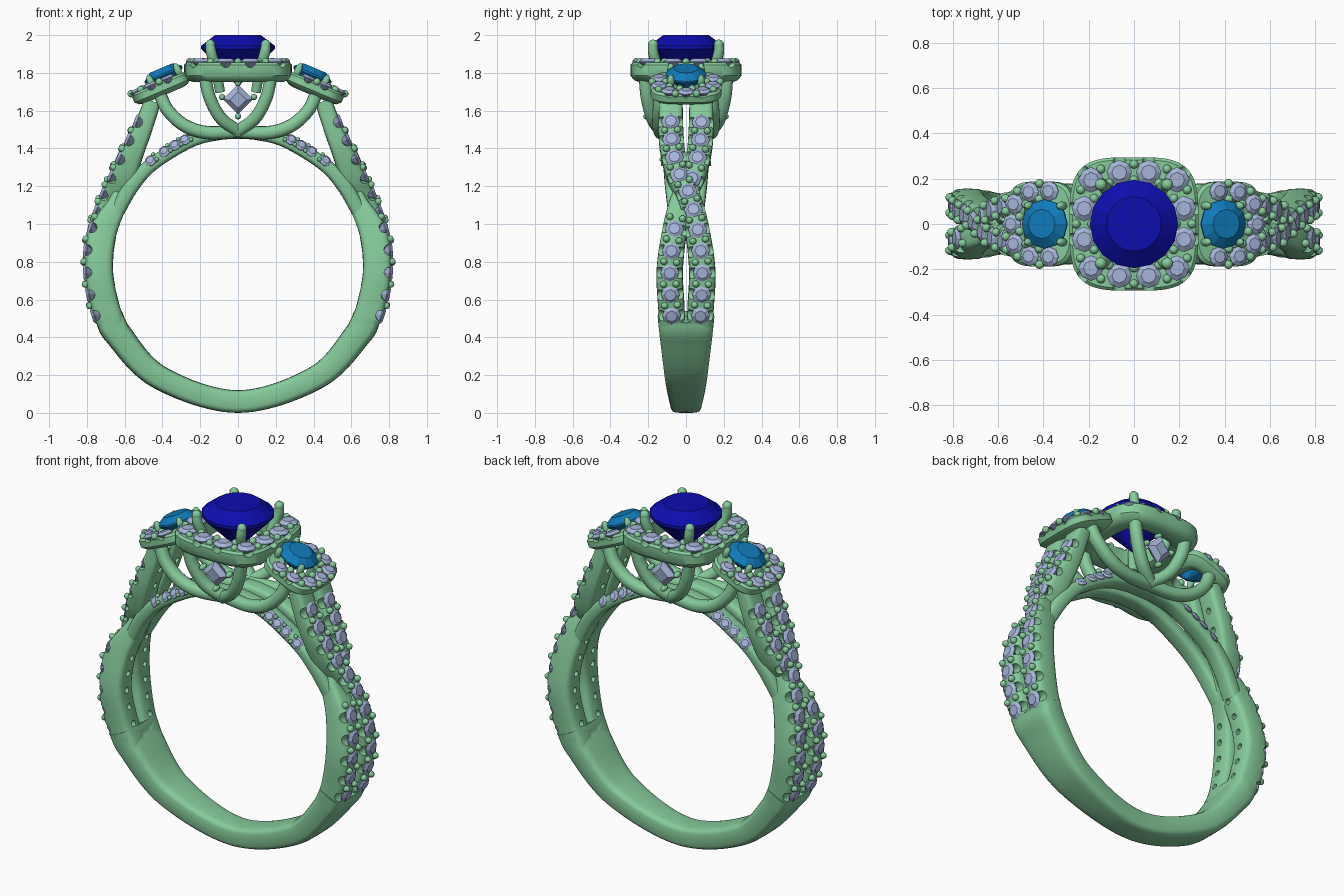
import bpy, bmesh, math
from mathutils import Vector, Matrix

if "Cube" in bpy.data.objects:
    bpy.data.objects.remove(bpy.data.objects["Cube"])

Y, Z = Vector((0, 1, 0)), Vector((0, 0, 1))
CZ = 0.785  # height of finger-hole centre


def material(name, rgb):
    m = bpy.data.materials.new(name)
    m.diffuse_color = (*rgb, 1)
    m.use_nodes = True
    m.node_tree.nodes["Principled BSDF"].inputs["Base Color"].default_value = m.diffuse_color
    return m


METAL = material("green_metal", (0.24, 0.60, 0.33))
PALE = material("pale_stone", (0.38, 0.46, 0.70))
NAVY = material("navy_stone", (0.004, 0.004, 0.42))
AZURE = material("azure_stone", (0.005, 0.20, 0.50))


def finish(bm, name, mat, smooth=True, mirror=(0, 0), cutters=()):
    bmesh.ops.recalc_face_normals(bm, faces=bm.faces)
    me = bpy.data.meshes.new(name)
    bm.to_mesh(me)
    bm.free()
    me.materials.append(mat)
    ob = bpy.data.objects.new(name, me)
    bpy.context.collection.objects.link(ob)
    bpy.ops.object.select_all(action='DESELECT')
    ob.select_set(True)
    bpy.context.view_layer.objects.active = ob
    for cb in cutters:
        cut = finish(cb, "cutter", METAL, False)
        cut.hide_render = True
        bpy.context.view_layer.objects.active = ob
        mod = ob.modifiers.new("cut", 'BOOLEAN')
        mod.operation, mod.object, mod.solver = 'DIFFERENCE', cut, 'EXACT'
        bpy.ops.object.modifier_apply(modifier=mod.name)
        bpy.data.objects.remove(cut)
    ob.select_set(True)
    if smooth:
        bpy.ops.object.shade_smooth_by_angle(angle=math.radians(40))
    if any(mirror):
        mod = ob.modifiers.new("mirror", 'MIRROR')
        mod.use_axis = (bool(mirror[0]), bool(mirror[1]), False)
        mod.use_mirror_merge = False
        bpy.context.view_layer.objects.active = ob
        bpy.ops.object.modifier_apply(modifier=mod.name)
    return ob


def spline(rows, n=8):
    """Catmull-Rom through rows of x, y, z, half width, half thickness."""
    P = [Vector(r) for r in rows]
    P = [2 * P[0] - P[1]] + P + [2 * P[-1] - P[-2]]
    out = []
    for a, b, c, d in zip(P, P[1:], P[2:], P[3:]):
        for k in range(n):
            t = k / n
            out.append(0.5 * (2 * b + (c - a) * t + (2 * a - 5 * b + 4 * c - d) * t * t
                              + (3 * b - a - 3 * c + d) * t ** 3))
    return out + [P[-2]]


def frames(pts):
    """Centre, side, outward normal, tangent, half width, half thickness."""
    out = []
    for i, p in enumerate(pts):
        t = (Vector(pts[min(i + 1, len(pts) - 1)][:3]) - Vector(pts[max(i - 1, 0)][:3])).normalized()
        s = (Y - t * Y.dot(t)).normalized()
        out.append((Vector(p[:3]), s, s.cross(t), t, p[3], p[4]))
    return out


def power(v, e):
    return math.copysign(abs(v) ** e, v)


def bridge(bm, rings, closed=False):
    n = len(rings[0])
    for a, b in zip(rings, rings[1:] + rings[:1] if closed else rings[1:]):
        for i in range(n):
            bm.faces.new((a[i], a[(i + 1) % n], b[(i + 1) % n], b[i]))
    if not closed:
        bm.faces.new(rings[0])
        bm.faces.new(rings[-1][::-1])


def sweep(bm, fr, n=4.0, seg=20):
    ang = [2 * math.pi * i / seg for i in range(seg)]
    bridge(bm, [[bm.verts.new(c + s * hw * power(math.cos(a), 2 / n) + nn * ht * power(math.sin(a), 2 / n))
                 for a in ang] for c, s, nn, t, hw, ht in fr])


def aim(pos, axis):
    return Matrix.Translation(pos) @ Z.rotation_difference(Vector(axis).normalized()).to_matrix().to_4x4()


def gem(bm, pos, axis, r, seg=8, crown=0.3, pav=0.75, table=0.6):
    m = aim(pos, axis)
    rings = [[bm.verts.new(m @ Vector((q * r * math.cos(2 * math.pi * (i + o) / seg),
                                       q * r * math.sin(2 * math.pi * (i + o) / seg), h * r)))
              for i in range(seg)]
             for q, h, o in ((0.08, -pav, 0), (1, -0.06, 0), (1, 0.03, 0), (table, crown, 0))]
    bridge(bm, rings)


def bead(bm, pos, r, axis=Z, stretch=1.0):
    bmesh.ops.create_uvsphere(bm, u_segments=10, v_segments=6, radius=r,
                              matrix=aim(pos, axis) @ Matrix.Diagonal((1, 1, stretch, 1)))


def rod(bm, pos, axis, r, length):
    bmesh.ops.create_cone(bm, cap_ends=True, segments=12, radius1=r, radius2=r, depth=length,
                          matrix=aim(pos, axis))


# Solid lower shank
rows = []
for d in (-68, -60, -35, 0, 35, 60, 68):
    r, hw, ht = {0: (.725, .082, .06), 35: (.728, .11, .064), 60: (.735, .14, .073), 68: (.737, .15, .075)}[abs(d)]
    a = math.radians(d)
    rows.append((r * math.sin(a), 0, CZ - r * math.cos(a), hw, ht))
bm = bmesh.new()
sweep(bm, frames(spline(rows, 12)), 4.5, 24)
finish(bm, "lower_shank", METAL)

# Two twisting strands per side, with notches, drilled holes, stones and beads
stones, beads = bmesh.new(), bmesh.new()
over = [(.64, .072, .42, .066, .07), (.699, .077, .55, .07, .075), (.736, .086, .75, .07, .075),
        (.717, .062, .95, .066, .074), (.658, .017, 1.13, .062, .07), (.607, -.04, 1.25, .062, .066),
        (.555, -.07, 1.38, .066, .058), (.505, -.08, 1.50, .066, .05), (.452, -.08, 1.65, .062, .045)]
under = [(x - (.03 if 1 < z < 1.2 else 0), -y, z, hw, ht - (.02 if 1 < z < 1.2 else 0)) for x, y, z, hw, ht in over]
for name, rws in (("over_strand", over), ("under_strand", under)):
    fr = frames(spline(rws, 10))
    bm, notch, holes = bmesh.new(), bmesh.new(), bmesh.new()
    sweep(bm, fr)
    dist, nxt, last = 0, 0.13, None
    for f, g in zip(fr, fr[1:]):
        step = (g[0] - f[0]).length
        while dist + step >= nxt and nxt < 1.22:
            k = (nxt - dist) / step
            c, s, n, t, hw, ht = [f[i] * (1 - k) + g[i] * k for i in range(6)]
            idx = round((nxt - 0.13) / 0.053)
            nxt += 0.053
            if name == "under_strand" and 1.03 < c.z < 1.2:
                continue
            if idx % 2 == 0:
                gem(stones, c + n * (ht - .006), n, .05)
                rod(notch, c + n * (ht - .008), s, .029, .3)
                rod(holes, c, n, .017, .4)
            else:
                for q in (-1, 1):
                    bead(beads, c + n * (ht + .002) + s * q * .034, .019, n, 1.1)
        dist += step
    finish(bm, name, METAL, mirror=(1, 0), cutters=(notch, holes))

# Inner arches under the head, with stones on their outer edges
bm = bmesh.new()
arch = frames(spline([(.645, -.045, 1.06, .05, .04), (.56, -.062, 1.205, .05, .04), (.45, -.07, 1.32, .05, .036),
                      (.25, -.068, 1.439, .05, .034), (.1, -.065, 1.478, .05, .034), (-.01, -.062, 1.485, .05, .034)]))
sweep(bm, arch, 3.2)
finish(bm, "inner_arches", METAL, mirror=(1, 1))
edge = bmesh.new()
for i in (16, 19, 21, 23):
    c, s, n, t, hw, ht = arch[i]
    gem(edge, c - s * .042 + n * .02, n * .6 - s * .8, .034)
    for q in (-1, 1):
        bead(beads, c - s * .046 + n * .022 + t * .03 + (n * .8 + s * .6) * q * .02, .012)
finish(edge, "arch_stones", PALE, False, (1, 1))
finish(stones, "strand_stones", PALE, False, (1, 0))
finish(beads, "strand_beads", METAL, mirror=(1, 0))


def halo(name, a, b, rim, h, m, spots, r, mirror):
    """Cushion-shaped frame with notched rim, stones and holding beads."""
    bm, notch, gems, dots = bmesh.new(), bmesh.new(), bmesh.new(), bmesh.new()
    prof = [(rim, h), (.012, h), (0, h - .012), (0, -h * .3), (.02, -h * .8), (.05, -h), (rim - .03, -h), (rim, -h * .7)]
    rings = [[bm.verts.new(m @ Vector(((a - o) * power(math.cos(t), .55), (b - o) * power(math.sin(t), .55), z)))
              for t in [2 * math.pi * (i + .5) / 64 for i in range(64)]] for o, z in prof]
    bridge(bm, rings, True)
    up = m.to_3x3() @ Z
    spots = sorted(spots, key=lambda p: math.atan2(p[1], p[0]))
    for p, q in zip(spots, spots[1:] + spots[:1]):
        v = Vector((p[0], p[1], h))
        gem(gems, m @ (v + Z * .004), up, r)
        flat = Vector((p[0] / a, p[1] / b, 0))
        out = Vector((flat.x if abs(flat.x) > abs(flat.y) - .05 else 0,
                      flat.y if abs(flat.y) > abs(flat.x) - .05 else 0, 0)).normalized()
        rod(notch, m @ (v + out * .06), m.to_3x3() @ out, r * .5, .12)
        w = Vector(((p[0] + q[0]) / 2, (p[1] + q[1]) / 2, 0))
        if (Vector(p) - Vector(q)).length < .2:
            for k in (-.034, .036):
                bead(dots, m @ (w + w.normalized() * k + Z * (h + .004)), .02, up)
    finish(bm, name, METAL, mirror=mirror, cutters=(notch,))
    finish(gems, name + "_stones", PALE, False, mirror)
    finish(dots, name + "_beads", METAL, mirror=mirror)


# Centre halo and tilted side halos
spots = [(x * i, y * j) for x, y in ((.065, .228), (.19, .195), (.22, .068)) for i in (-1, 1) for j in (-1, 1)]
halo("centre_halo", .285, .295, .12, .052, Matrix.Translation((0, 0, 1.803)), spots, .055, (0, 0))
tilt = Matrix.Translation((.405, 0, 1.715)) @ Matrix.Rotation(math.radians(23), 4, 'Y')
spots = [(x, y * j) for x, y in ((-.05, .145), (.045, .142), (.118, .088)) for j in (-1, 1)] + [(.13, 0)]
halo("side_halo", .16, .188, .085, .036, tilt, spots, .044, (1, 0))

# Large centre stone and its four claws
bm = bmesh.new()
gem(bm, (0, 0, 1.938), Z, .195, 16, .318, 1.0, .62)
finish(bm, "centre_stone", NAVY, False)
bm = bmesh.new()
sweep(bm, frames(spline([(.095, .12, 1.70, .026, .026), (.115, .145, 1.81, .027, .027), (.14, .172, 1.90, .028, .028),
                         (.148, .175, 1.95, .025, .025)])), 2, 12)
bead(bm, (.147, .174, 1.95), .027)
finish(bm, "centre_claws", METAL, mirror=(1, 1))

# Side stones and claws
up = tilt.to_3x3() @ Z
bm = bmesh.new()
gem(bm, tilt @ Vector((-.04, 0, .068)), up, .108, 12, .32, .9, .6)
finish(bm, "side_stones", AZURE, False, (1, 0))
bm = bmesh.new()
for x in (-.118, .038):
    for y in (-.08, .08):
        bead(bm, tilt @ Vector((x, y, .058)), .02, up, 2)
finish(bm, "side_claws", METAL, mirror=(1, 0))

# Basket arms: V under the centre halo, sweeping scrolls under the side halos
bm = bmesh.new()
sweep(bm, frames(spline([(.175, -.215, 1.78, .035, .033), (.15, -.205, 1.67, .035, .033), (.09, -.175, 1.56, .036, .033),
                         (-.01, -.125, 1.485, .036, .033)])), 2.3, 16)
finish(bm, "basket_v_arms", METAL, mirror=(1, 1))
bm = bmesh.new()
sweep(bm, frames(spline([(.415, -.13, 1.69, .036, .034), (.37, -.14, 1.60, .037, .034), (.28, -.14, 1.52, .038, .035),
                         (.16, -.13, 1.484, .038, .035), (-.01, -.115, 1.49, .038, .035)])), 2.3, 16)
finish(bm, "side_scroll_arms", METAL, mirror=(1, 1))

# Square accent stones on the front and back of the basket
bm, dots = bmesh.new(), bmesh.new()
tip = Vector((0, -1, -.12))
gem(bm, (0, -.205, 1.66), tip, .08, 4, .35, .8, .55)
finish(bm, "accent_stones", PALE, False, (0, 1))
for x, z in ((.085, 1.672), (-.085, 1.672), (0, 1.57), (0, 1.745)):
    bead(dots, (x, -.2, z), .017, tip, 1.6)
finish(dots, "accent_claws", METAL, mirror=(0, 1))
